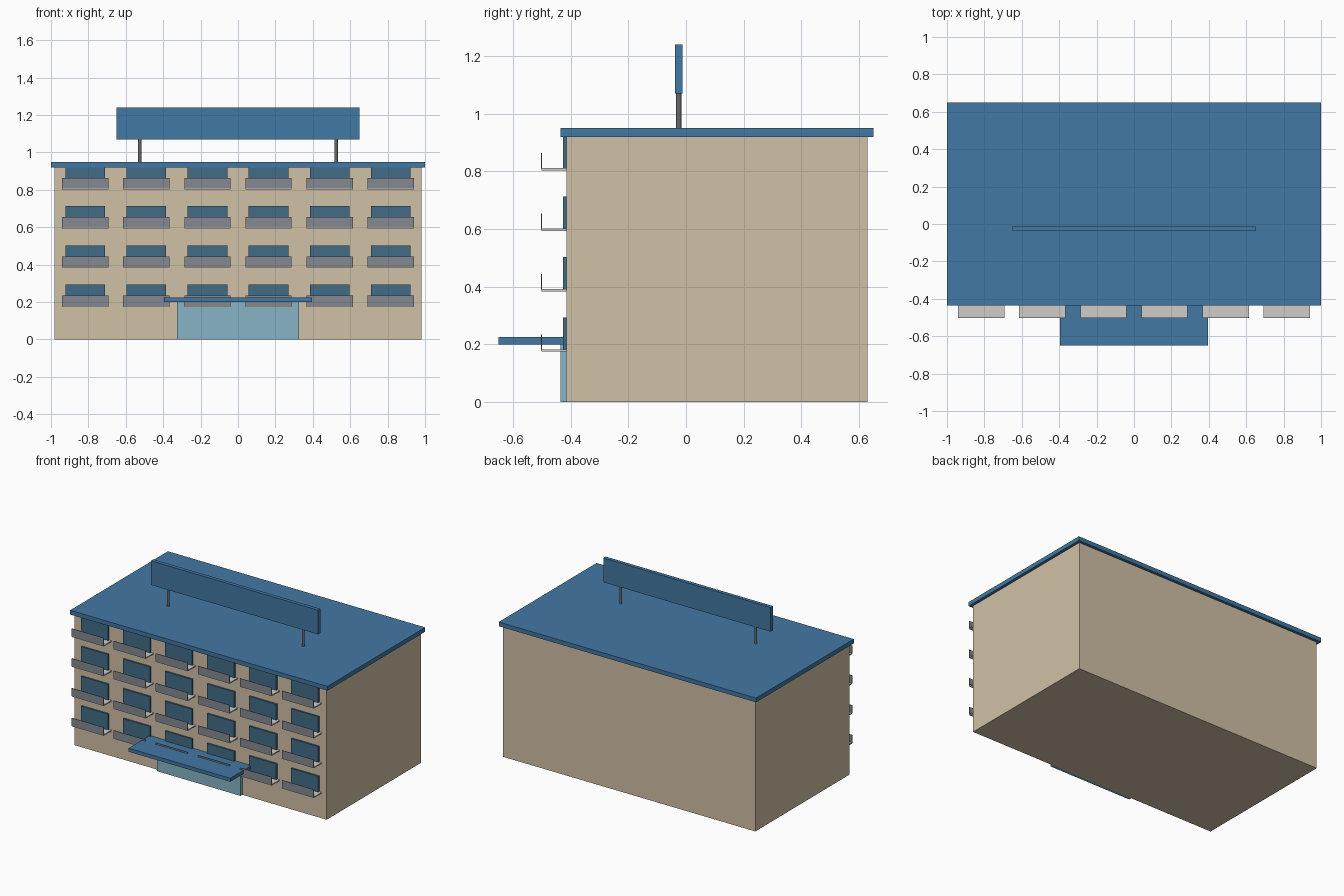
import bpy

cube = bpy.data.objects.get("Cube")
if cube:
    bpy.data.objects.remove(cube, do_unlink=True)


def material(name, rgb):
    """Flat material from 0-255 sRGB values."""
    lin = [((c / 255 + 0.055) / 1.055) ** 2.4 for c in rgb]
    m = bpy.data.materials.new(name)
    m.use_nodes = True
    m.diffuse_color = (*lin, 1)
    m.node_tree.nodes["Principled BSDF"].inputs["Base Color"].default_value = (*lin, 1)
    return m


TAN = material("tan wall", (209, 193, 166))
BLUE = material("blue trim", (66, 120, 163))
WINDOW = material("dark window glass", (66, 108, 135))
GLASS = material("light entrance glass", (135, 179, 196))
RAIL = material("grey railing", (133, 138, 145))
SLAB = material("pale balcony slab", (208, 206, 200))
METAL = material("dark post metal", (105, 105, 108))


def box(name, xs, ys, zs, mat):
    """Box spanning the given ranges."""
    spans = (xs, ys, zs)
    bpy.ops.mesh.primitive_cube_add(size=1, location=[(a + b) / 2 for a, b in spans])
    ob = bpy.context.object
    ob.name = name
    ob.scale = [b - a for a, b in spans]
    bpy.ops.object.transform_apply(location=False, rotation=False, scale=True)
    ob.data.materials.append(mat)
    return ob


WALL_Y = -0.415

# Main block and roof
box("building_body", (-0.98, 0.98), (WALL_Y, 0.63), (0, 0.92), TAN)
box("roof_slab", (-1, 1), (-0.435, 0.65), (0.92, 0.95), BLUE)

# Rooftop sign board on two posts
box("sign_board", (-0.65, 0.65), (-0.038, -0.012), (1.07, 1.24), BLUE)
for side, x in (("right", -0.525), ("left", 0.525)):
    bpy.ops.mesh.primitive_cylinder_add(vertices=12, radius=0.009, depth=0.12,
                                        location=(x, -0.025, 1.01))
    post = bpy.context.object
    post.name = f"sign_post_{side}"
    post.data.materials.append(METAL)
    bpy.ops.object.shade_smooth_by_angle()

# Entrance and canopy
box("entrance_glass", (-0.325, 0.325), (-0.435, WALL_Y), (0, 0.2), GLASS)
box("entrance_canopy", (-0.395, 0.395), (-0.65, WALL_Y), (0.2, 0.225), BLUE)

# Window and balcony on every bay of every floor
for floor in range(4):
    z = 0.175 + floor * 0.2093
    for bay in range(6):
        x = (bay - 2.5) * 0.3267
        tag = f"{floor + 1}_{bay + 1}"
        box(f"window_{tag}", (x - 0.106, x + 0.106), (-0.427, WALL_Y),
            (z + 0.008, z + 0.119), WINDOW)
        box(f"balcony_slab_{tag}", (x - 0.124, x + 0.124), (-0.501, WALL_Y),
            (z, z + 0.008), SLAB)
        box(f"balcony_rail_{tag}", (x - 0.124, x + 0.124), (-0.503, -0.499),
            (z + 0.004, z + 0.06), RAIL)
